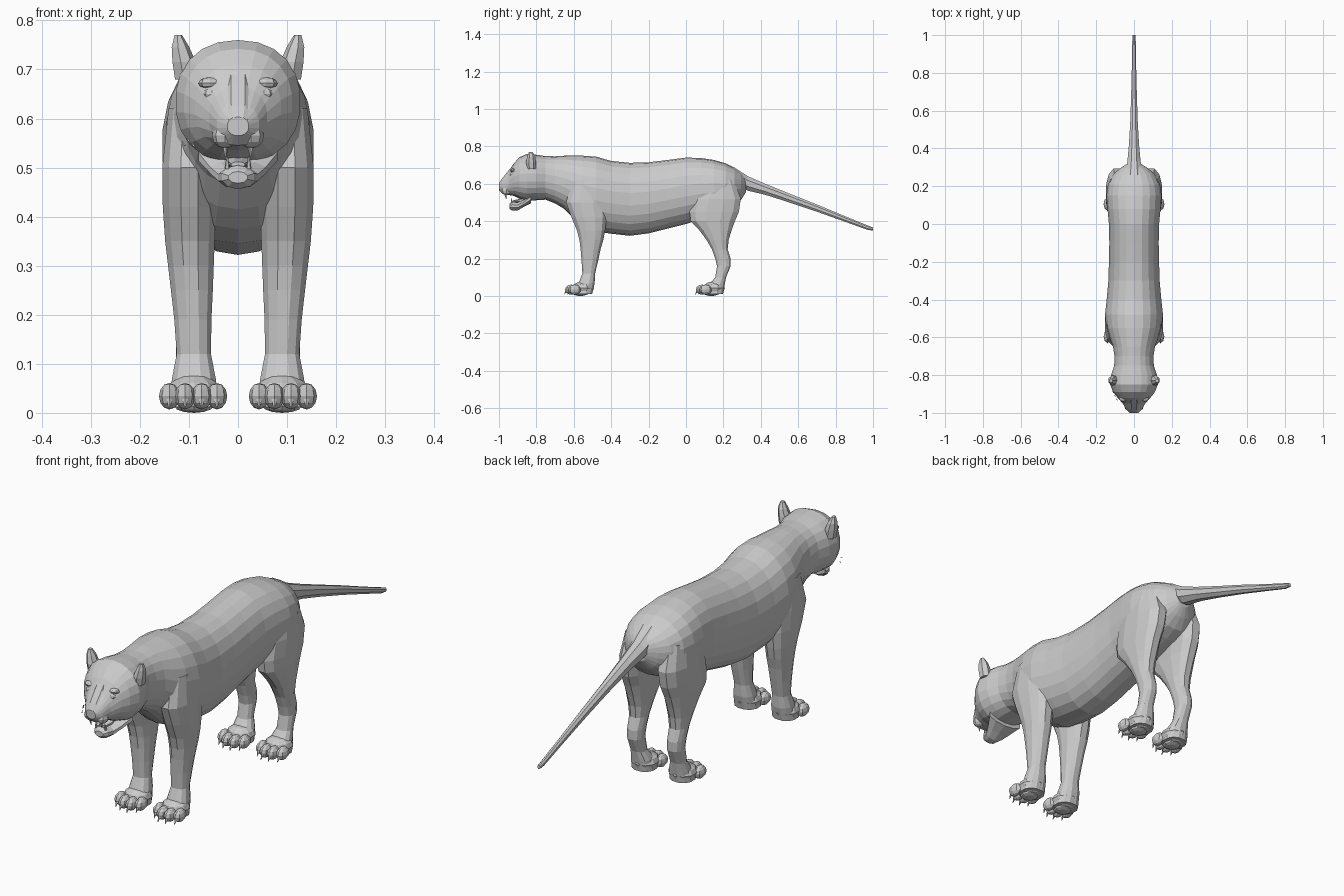
import bpy, bmesh, math
from mathutils import Matrix, Vector


def finish(name, bm, mirror=False):
    bmesh.ops.recalc_face_normals(bm, faces=bm.faces[:])
    mesh = bpy.data.meshes.new(name)
    bm.to_mesh(mesh)
    bm.free()
    obj = bpy.data.objects.new(name, mesh)
    bpy.context.collection.objects.link(obj)
    if mirror:
        obj.modifiers.new("mirror", 'MIRROR')
    return obj


def loft(name, rows, n, axis='Y', mirror=False, power=2.0):
    """Skin rounded rings along an axis; row = (position, low, high, x centre, half width)."""
    bm = bmesh.new()
    rings = []
    for t, lo, hi, xc, hw in rows:
        ring = []
        for i in range(n):
            a = 2 * math.pi * (i + 0.5) / n
            c, s = math.cos(a), math.sin(a)
            u = xc + hw * math.copysign(abs(c) ** (2 / power), c)
            v = (lo + hi) / 2 + (hi - lo) / 2 * math.copysign(abs(s) ** (2 / power), s)
            ring.append(bm.verts.new((u, t, v) if axis == 'Y' else (u, v, t)))
        rings.append(ring)
    for r, q in zip(rings, rings[1:]):
        for i in range(n):
            j = (i + 1) % n
            bm.faces.new((r[i], r[j], q[j], q[i]))
    bm.faces.new(rings[0])
    bm.faces.new(rings[-1])
    return finish(name, bm, mirror)


def ball(bm, centre, radii, seg=8):
    m = Matrix.Translation(centre) @ Matrix.Diagonal((*radii, 1))
    bmesh.ops.create_uvsphere(bm, u_segments=seg, v_segments=6, radius=1, matrix=m)


def spike(bm, base, tip, r, seg=5):
    b, d = Vector(base), Vector(tip) - Vector(base)
    m = Matrix.Translation(b + d / 2) @ d.to_track_quat('Z', 'Y').to_matrix().to_4x4()
    bmesh.ops.create_cone(bm, cap_ends=True, segments=seg, radius1=r, radius2=0.001,
                          depth=d.length, matrix=m)


# Trunk, neck, skull and muzzle: (y, bottom z, top z, half width)
trunk = [
    (-1.0, .565, .603, .022), (-.98, .545, .63, .043), (-.95, .54, .665, .060),
    (-.92, .535, .71, .088), (-.89, .52, .742, .111), (-.85, .508, .76, .128),
    (-.80, .512, .755, .123), (-.75, .515, .748, .106), (-.70, .495, .747, .104),
    (-.65, .465, .75, .112), (-.60, .415, .75, .130), (-.55, .375, .75, .147),
    (-.48, .345, .745, .155), (-.40, .333, .722, .146), (-.30, .322, .712, .137),
    (-.20, .335, .715, .134), (-.10, .36, .727, .132), (0, .385, .74, .134),
    (.08, .41, .738, .142), (.15, .43, .727, .147), (.21, .45, .71, .139),
    (.26, .475, .685, .114), (.295, .515, .66, .075), (.32, .555, .635, .035)]
loft("body_and_head", [(y, lo, hi, 0, w) for y, lo, hi, w in trunk], 22, power=2.2)

# Tail
tail = [(.26, .645, .045, .05), (.33, .602, .042, .038), (.42, .572, .032, .029),
        (.55, .525, .026, .021), (.70, .47, .021, .016), (.85, .412, .016, .012),
        (.97, .366, .013, .010), (1.0, .358, .009, .008)]
loft("tail", [(y, z - h, z + h, 0, w) for y, z, h, w in tail], 8)

# Lower jaw and tongue
loft("lower_jaw", [(-.945, .468, .492, 0, .020), (-.93, .456, .505, 0, .034),
                   (-.90, .457, .503, 0, .043), (-.87, .475, .515, 0, .06),
                   (-.83, .495, .55, 0, .085)], 10)
loft("tongue", [(-.925, .50, .512, 0, .015), (-.89, .498, .52, 0, .024),
                (-.85, .505, .54, 0, .024)], 8)

# Legs: (z, front y, back y, x, half width)
loft("front_leg", [
    (.62, -.61, -.45, .098, .045), (.50, -.645, -.42, .099, .057),
    (.42, -.615, -.42, .099, .056), (.35, -.585, -.43, .098, .052),
    (.30, -.572, -.44, .096, .048), (.25, -.565, -.455, .094, .044),
    (.19, -.56, -.468, .092, .039), (.12, -.555, -.485, .09, .036),
    (.07, -.575, -.487, .09, .046), (.012, -.6, -.5, .09, .052)],
    12, 'Z', True, 2.3)
loft("hind_leg", [
    (.62, .07, .26, .088, .048), (.52, .03, .297, .09, .06),
    (.45, .015, .287, .093, .056), (.40, .022, .265, .095, .052),
    (.35, .07, .246, .095, .047), (.30, .108, .23, .095, .042),
    (.25, .137, .224, .095, .036), (.20, .155, .24, .095, .033),
    (.16, .165, .24, .095, .032), (.10, .155, .215, .094, .033),
    (.06, .125, .208, .09, .045), (.012, .10, .2, .09, .05)],
    12, 'Z', True, 2.3)


# Paws with four toes and claws
def paw(name, y):
    bm = bmesh.new()
    ball(bm, (.09, y - .055, .042), (.058, .058, .037), 10)
    for x, dy in ((.043, -.1), (.074, -.118), (.108, -.118), (.14, -.1)):
        ball(bm, (x, y + dy, .034), (.021, .034, .027))
        spike(bm, (x, y + dy - .025, .03), (x, y + dy - .037, .008), .007)
    ball(bm, (.09, y - .07, .014), (.04, .04, .014))
    finish(name, bm, True)


paw("front_paw", -.495)
paw("hind_paw", .205)

# Ears: outer shell tapering to a point
loft("ear", [(.68, -.852, -.80, .105, .026), (.715, -.856, -.80, .111, .025),
             (.745, -.85, -.805, .118, .019), (.77, -.84, -.82, .122, .008)],
     7, 'Z', True)

# Eyes and brows
bm = bmesh.new()
ball(bm, (.054, -.931, .65), (.017, .012, .012))
ball(bm, (.057, -.922, .672), (.024, .018, .012))
finish("eye_and_brow", bm, True)

# Nose bridge, nose pad and muzzle cheeks
loft("nose", [(-1.0, .572, .603, 0, .02), (-.985, .568, .628, 0, .026),
              (-.95, .60, .672, 0, .028), (-.915, .64, .712, 0, .026)], 8, power=3)
bm = bmesh.new()
ball(bm, (.027, -.96, .565), (.026, .03, .026))
finish("muzzle_cheek", bm, True)

# Canine teeth
bm = bmesh.new()
spike(bm, (.026, -.965, .548), (.025, -.962, .518), .007)
spike(bm, (.022, -.93, .498), (.022, -.936, .525), .006)
finish("canine_teeth", bm, True)

# Loose whisker slivers on one side
bm = bmesh.new()
for x, y, z in ((-.088, -.935, .542), (-.098, -.915, .552), (-.108, -.895, .545)):
    spike(bm, (x, y, z), (x - .006, y + .012, z + .008), .002, 3)
finish("whiskers", bm)
